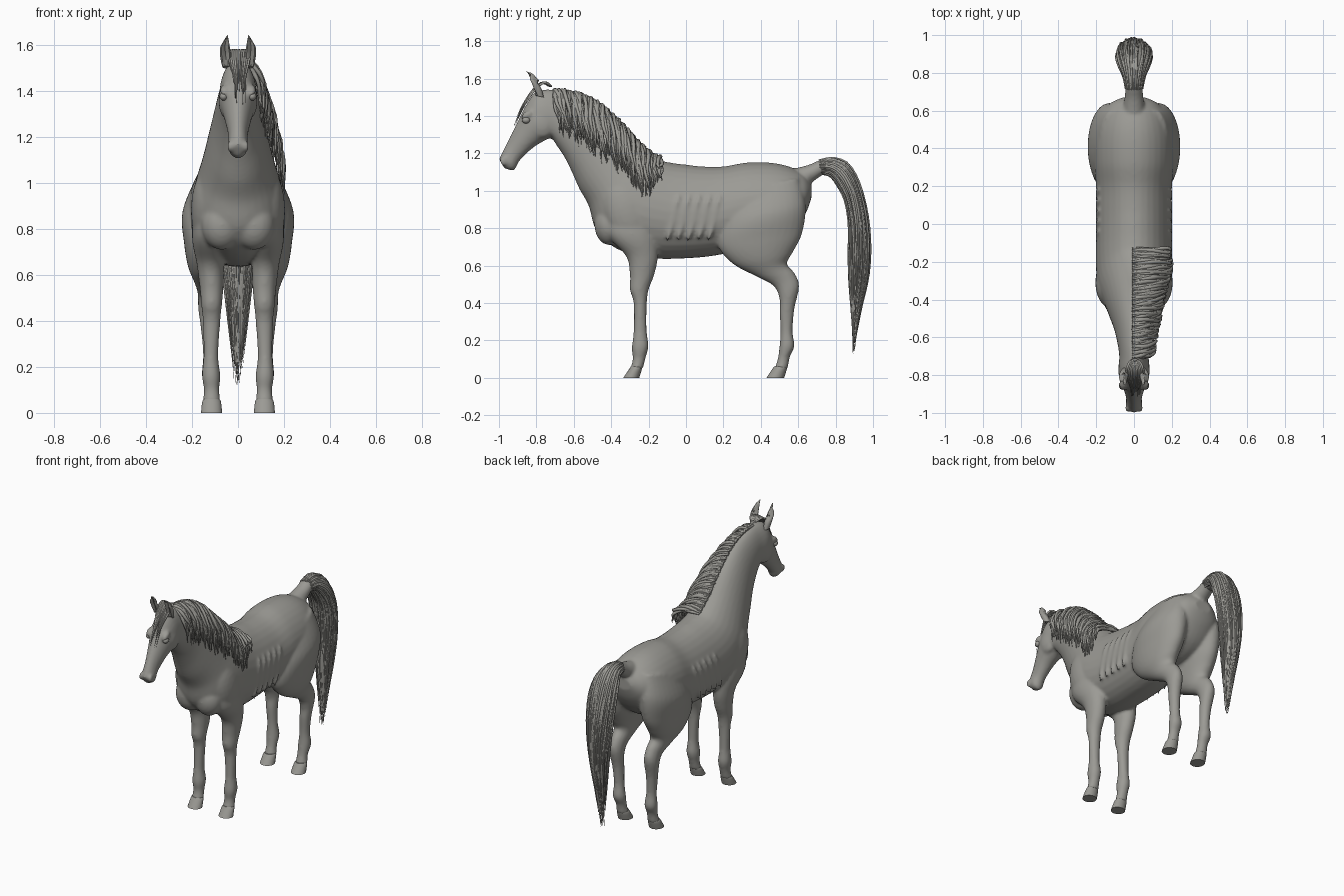
import bpy, bmesh, math, random
from mathutils import Vector, Matrix

random.seed(4)
if "Cube" in bpy.data.objects:
    bpy.data.objects.remove(bpy.data.objects["Cube"], do_unlink=True)


def make_material(name, colour):
    mat = bpy.data.materials.new(name)
    mat.use_nodes = True
    mat.diffuse_color = colour
    mat.node_tree.nodes["Principled BSDF"].inputs["Base Color"].default_value = colour
    return mat


coat = make_material("warm grey", (.33, .325, .3, 1))


def spline(rows, t):
    """Smooth interpolation through rows of numbers, t from zero to one."""
    f = t * (len(rows) - 1)
    i = min(int(f), len(rows) - 2)
    f -= i
    a, b, c, d = (rows[max(0, min(len(rows) - 1, i + k))] for k in (-1, 0, 1, 2))
    return [q + f * ((r - p) / 2 + f * (p - 2.5 * q + 2 * r - s / 2
            + f * (1.5 * (q - r) + (s - p) / 2))) for p, q, r, s in zip(a, b, c, d)]


def section_point(row, angle, egg=0, grow=1):
    """Point on an oval spanned by two edge points, a centre x and a half width."""
    y1, z1, y2, z2, x, w = row
    c = math.cos(angle) * grow
    return Vector((x + w * grow * math.sin(angle) * (1 - egg * math.cos(angle)),
                   (y1 + y2) / 2 + c * (y1 - y2) / 2, (z1 + z2) / 2 + c * (z1 - z2) / 2))


def loft(bm, rows, side=1, egg=0, steps=6, sides=32):
    count = (len(rows) - 1) * steps
    rings = []
    for i in range(count + 1):
        row = spline(rows, i / count)
        pts = [section_point(row, math.tau * k / sides, egg) for k in range(sides)]
        rings.append([bm.verts.new((p.x * side, p.y, p.z)) for p in pts])
    for a, b in zip(rings, rings[1:]):
        for k in range(sides):
            n = (k + 1) % sides
            bm.faces.new((a[k], a[n], b[n], b[k]))
    bm.faces.new(rings[0])
    bm.faces.new(rings[-1])


def blob(bm, centre, size, tilt=0):
    matrix = Matrix.Translation(centre) @ Matrix.Rotation(tilt, 4, 'X') @ Matrix.Diagonal((*size, 1))
    bmesh.ops.create_uvsphere(bm, u_segments=24, v_segments=16, radius=1, matrix=matrix)


def finish(bm, name):
    bmesh.ops.recalc_face_normals(bm, faces=bm.faces)
    mesh = bpy.data.meshes.new(name)
    bm.to_mesh(mesh)
    bm.free()
    obj = bpy.data.objects.new(name, mesh)
    bpy.context.collection.objects.link(obj)
    mesh.materials.append(coat)
    bpy.ops.object.select_all(action='DESELECT')
    obj.select_set(True)
    bpy.context.view_layer.objects.active = obj
    bpy.ops.object.shade_smooth_by_angle(angle=math.radians(45))
    return obj


def hair(name, strands, thickness):
    """Many tapering strands in one curve object."""
    curve = bpy.data.curves.new(name, 'CURVE')
    curve.dimensions = '3D'
    curve.bevel_depth = thickness
    curve.bevel_resolution = 1
    for path in strands:
        s = curve.splines.new('POLY')
        s.points.add(len(path) - 1)
        for i, p in enumerate(path):
            t = i / (len(path) - 1)
            s.points[i].co = (*p, 1)
            s.points[i].radius = max(.04, min(1, .5 + 4 * t) * (1 - t ** 3))
    curve.materials.append(coat)
    obj = bpy.data.objects.new(name, curve)
    bpy.context.collection.objects.link(obj)


# Head, neck and trunk: upper edge, lower edge, centre x, half width
trunk = [
    (-1, 1.17, -.97, 1.12, 0, .025), (-.98, 1.21, -.92, 1.11, 0, .042),
    (-.95, 1.27, -.89, 1.16, 0, .042), (-.9, 1.37, -.83, 1.22, 0, .058),
    (-.86, 1.45, -.77, 1.26, 0, .075), (-.8, 1.53, -.72, 1.28, 0, .08),
    (-.7, 1.54, -.69, 1.24, 0, .078), (-.6, 1.52, -.65, 1.18, 0, .088),
    (-.48, 1.47, -.61, 1.1, 0, .105), (-.36, 1.37, -.57, 1.01, 0, .13),
    (-.24, 1.24, -.52, .92, 0, .16), (-.15, 1.17, -.48, .79, 0, .19),
    (-.08, 1.15, -.37, .69, 0, .2), (0, 1.14, -.19, .64, 0, .2),
    (.09, 1.13, .02, .64, 0, .2), (.2, 1.13, .19, .66, 0, .2),
    (.32, 1.15, .33, .7, 0, .21)]
rump = [(.45, 1.15, .47, .72, 0, .21), (.55, 1.13, .57, .78, 0, .185),
        (.63, 1.09, .64, .88, 0, .13), (.67, 1.04, .67, .96, 0, .06)]

# Legs: front edge, back edge, centre x, half width
fore = [
    (-.42, .93, -.2, .97, .12, .06), (-.42, .77, -.16, .77, .125, .075),
    (-.32, .65, -.15, .65, .12, .06), (-.3, .55, -.17, .55, .115, .052),
    (-.3, .47, -.2, .47, .115, .045), (-.28, .4, -.21, .39, .115, .038),
    (-.28, .25, -.21, .25, .118, .032), (-.29, .16, -.2, .17, .117, .04),
    (-.285, .1, -.215, .11, .115, .034), (-.3, .04, -.23, .05, .115, .038)]
hind = [
    (.24, .98, .6, 1.07, .11, .07), (.19, .83, .64, .92, .13, .112),
    (.17, .71, .62, .77, .135, .1), (.25, .61, .57, .67, .14, .078),
    (.38, .54, .54, .61, .135, .056), (.47, .49, .58, .56, .13, .046),
    (.5, .42, .605, .49, .13, .043), (.5, .35, .58, .37, .125, .036),
    (.505, .25, .57, .25, .12, .032), (.5, .17, .58, .17, .118, .04),
    (.49, .1, .555, .11, .115, .034), (.47, .04, .545, .05, .115, .038)]

# Body: overlapping volumes fused into one smooth skin
body = bmesh.new()
loft(body, trunk + rump, egg=.1)
loft(body, [(.58, 1.12, .6, 1, 0, .06), (.66, 1.14, .68, 1.05, 0, .05),
            (.73, 1.17, .74, 1.09, 0, .045), (.8, 1.17, .79, 1.1, 0, .04)])
for side in (1, -1):
    loft(body, fore, side)
    loft(body, hind, side)
    blob(body, (.12 * side, -.31, .88), (.085, .13, .2), .3)    # shoulder
    blob(body, (.07 * side, -.41, .82), (.09, .08, .11))        # breast
    blob(body, (.05 * side, -.77, 1.36), (.034, .07, .08))      # cheek
    blob(body, (.058 * side, -.85, 1.405), (.022, .035, .02), .6)  # brow
    blob(body, (.035 * side, -.975, 1.16), (.012, .02, .025))   # nostril wing
    for i in range(5):
        blob(body, (.192 * side, -.07 + .055 * i, .85), (.012, .016, .13), -.25)  # rib
skin = finish(body, "body")
fuse = skin.modifiers.new("fuse", 'REMESH')
fuse.mode = 'VOXEL'
fuse.voxel_size = .01
fuse.use_smooth_shade = True
relax = skin.modifiers.new("relax", 'SMOOTH')
relax.iterations = 5

# Hooves, ears and eyes, one of each per side
for side, word in ((1, "left"), (-1, "right")):
    for front, back, name in ((-.335, -.25, "front"), (.43, .525, "hind")):
        bm = bmesh.new()
        loft(bm, [(front, 0, back, 0, .115, .046), (front + .03, .045, back + .015, .05, .115, .041),
                  (front + .04, .06, back + .015, .06, .115, .034)], side, steps=3)
        finish(bm, f"{name}_hoof_{word}")
    bm = bmesh.new()
    loft(bm, [(-.81, 1.51, -.76, 1.5, .05, .018), (-.825, 1.56, -.775, 1.55, .054, .024),
              (-.84, 1.6, -.805, 1.59, .056, .02), (-.855, 1.645, -.85, 1.64, .046, .002)],
         side, sides=16)
    for v in bm.verts:   # hollow the inner face of the ear
        if v.co.y < -.8 and v.co.z < 1.63:
            v.co.y += .02 * max(0, 1 - abs(abs(v.co.x) - .055) / .015)
    finish(bm, f"ear_{word}")
    bm = bmesh.new()
    blob(bm, (.062 * side, -.855, 1.378), (.018, .022, .018))
    finish(bm, f"eye_{word}")

# Mane: root y and z on the crest, tip y and z, sideways reach
crest = [(-.71, 1.54, -.66, 1.31, .09), (-.6, 1.53, -.57, 1.25, .105),
         (-.48, 1.48, -.44, 1.16, .13), (-.36, 1.38, -.32, 1.06, .155),
         (-.25, 1.26, -.22, .97, .18), (-.13, 1.16, -.13, 1.07, .17)]
locks = []
for i in range(130):
    y, z, ty, tz, reach = spline(crest, (i + random.random()) / 130)
    reach += random.uniform(0, .022)
    tz += random.uniform(-.02, .06)
    ty += random.uniform(-.015, .015)
    lift = random.uniform(.005, .025)
    path = []
    for k in range(13):
        t = k / 12
        bend = math.sin(min(1, t * 1.5) * math.pi / 2)
        wave = .006 * math.sin(9 * t + i)
        path.append((-.01 + (reach + .01) * bend, y + (ty - y) * t ** 1.3 + wave,
                     z + (tz - z) * t ** 1.25 + lift * math.sin(math.pi * min(1, t * 2))))
    locks.append(path)
hair("mane", locks, .011)

# Forelock: strands from the poll down the face
face = [(-.73, 1.55), (-.77, 1.57), (-.82, 1.53), (-.88, 1.44), (-.93, 1.33)]
locks = []
for i in range(11):
    spread = (i - 5) / 5
    end = random.uniform(.75, 1)
    path = []
    for k in range(13):
        t = k / 12 * end
        y, z = spline(face, t)
        path.append((.005 + spread * .045 * math.sin(math.pi * min(.8, t + .1)),
                     y + .012 * abs(spread), z + .008))
    locks.append(path)
hair("forelock", locks, .007)

# Tail: a tapering core with strands running over it
tail = [(.71, 1.165, .72, 1.09, 0, .045), (.79, 1.175, .77, 1.08, 0, .055),
        (.87, 1.14, .81, 1.03, 0, .08), (.93, 1.03, .85, .95, 0, .095),
        (.97, .87, .87, .83, 0, .09), (.985, .7, .87, .69, 0, .075),
        (.975, .54, .87, .54, 0, .055), (.94, .38, .88, .38, 0, .035),
        (.91, .22, .89, .22, 0, .015), (.9, .12, .89, .12, 0, .006)]
bm = bmesh.new()
loft(bm, [row[:5] + (row[5] * .9,) for row in tail[:-1]])
finish(bm, "tail_core")
locks = []
for i in range(90):
    angle = math.tau * i / 90
    end = random.uniform(.72, 1)
    grow = random.uniform(.88, 1.02)
    path = []
    for k in range(25):
        t = k / 24 * end
        p = section_point(spline(tail, t), angle + .12 * math.sin(5 * t + i), 0, grow)
        p.x += .012 * t * t * math.sin(i * 2.3)
        path.append(p)
    locks.append(path)
hair("tail", locks, .007)
